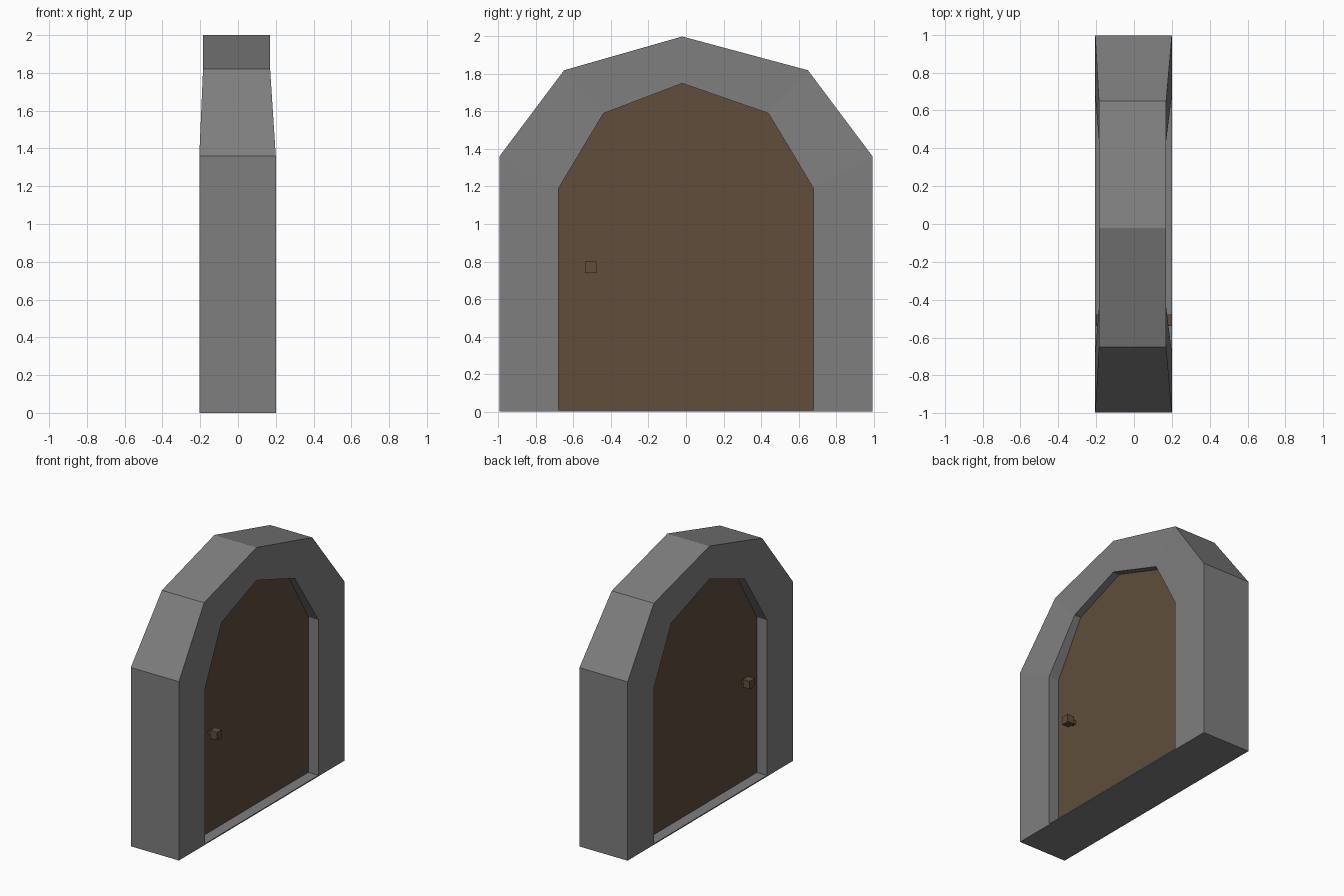
import bpy, bmesh

if "Cube" in bpy.data.objects:
    bpy.data.objects.remove(bpy.data.objects["Cube"])


def material(name, rgb):
    m = bpy.data.materials.new(name)
    m.diffuse_color = (*rgb, 1)
    m.use_nodes = True
    m.node_tree.nodes["Principled BSDF"].inputs["Base Color"].default_value = m.diffuse_color
    return m


STONE = material("grey stone", (0.21, 0.21, 0.21))
WOOD = material("brown wood", (0.116, 0.076, 0.045))


def loft(name, loops, mat, closed):
    """Join equal-length point loops with quads; close into a ring or cap the ends."""
    bm = bmesh.new()
    rows = [[bm.verts.new(p) for p in loop] for loop in loops]
    n = len(rows[0])
    pairs = list(zip(rows, rows[1:])) + ([(rows[-1], rows[0])] if closed else [])
    for a, b in pairs:
        for i in range(n):
            j = (i + 1) % n
            bm.faces.new((a[i], a[j], b[j], b[i]))
    if not closed:
        bm.faces.new(rows[0])
        bm.faces.new(rows[-1])
    bmesh.ops.recalc_face_normals(bm, faces=bm.faces)
    me = bpy.data.meshes.new(name)
    bm.to_mesh(me)
    bm.free()
    me.materials.append(mat)
    ob = bpy.data.objects.new(name, me)
    bpy.context.collection.objects.link(ob)
    return ob


def box(name, center, size, mat):
    (cx, cy, cz), (sx, sy, sz) = center, (s / 2 for s in size)
    ring = [(-sy, -sz), (sy, -sz), (sy, sz), (-sy, sz)]
    return loft(name, [[(cx + x, cy + y, cz + z) for y, z in ring] for x in (-sx, sx)], mat, False)


def arch(half, base, spring, shoulder_y, shoulder_z, top):
    """Seven-point arch outline in y-z; the peak sits slightly off centre."""
    return [(-half, base), (-half, spring), (-shoulder_y, shoulder_z), (-0.02, top),
            (shoulder_y, shoulder_z), (half, spring), (half, base)]


def place(outline, xs):
    return [(x, y, z) for x, (y, z) in zip(xs, outline)]


outer = arch(0.995, 0.0, 1.36, 0.65, 1.82, 2.0)
inner = arch(0.68, 0.008, 1.19, 0.44, 1.59, 1.75)

# Stone surround with a thin sill, narrowing in depth towards the top
front_x = [0.2, 0.2, 0.17, 0.17, 0.17, 0.2, 0.2]
back_x = [-0.205, -0.205, -0.185, -0.185, -0.185, -0.205, -0.205]
loft("stone_surround",
     [place(outer, front_x), place(inner, front_x), place(inner, back_x), place(outer, back_x)],
     STONE, True)

# Recessed door panel
loft("door_panel", [place(inner, [x] * 7) for x in (-0.12, 0.115)], WOOD, False)

# Knob and stem on each side
for side, label in ((1, "right"), (-1, "left")):
    box(f"knob_stem_{label}", (side * 0.13, -0.508, 0.77), (0.04, 0.03, 0.03), WOOD)
    box(f"knob_{label}", (side * 0.172, -0.508, 0.77), (0.058, 0.06, 0.06), WOOD)
